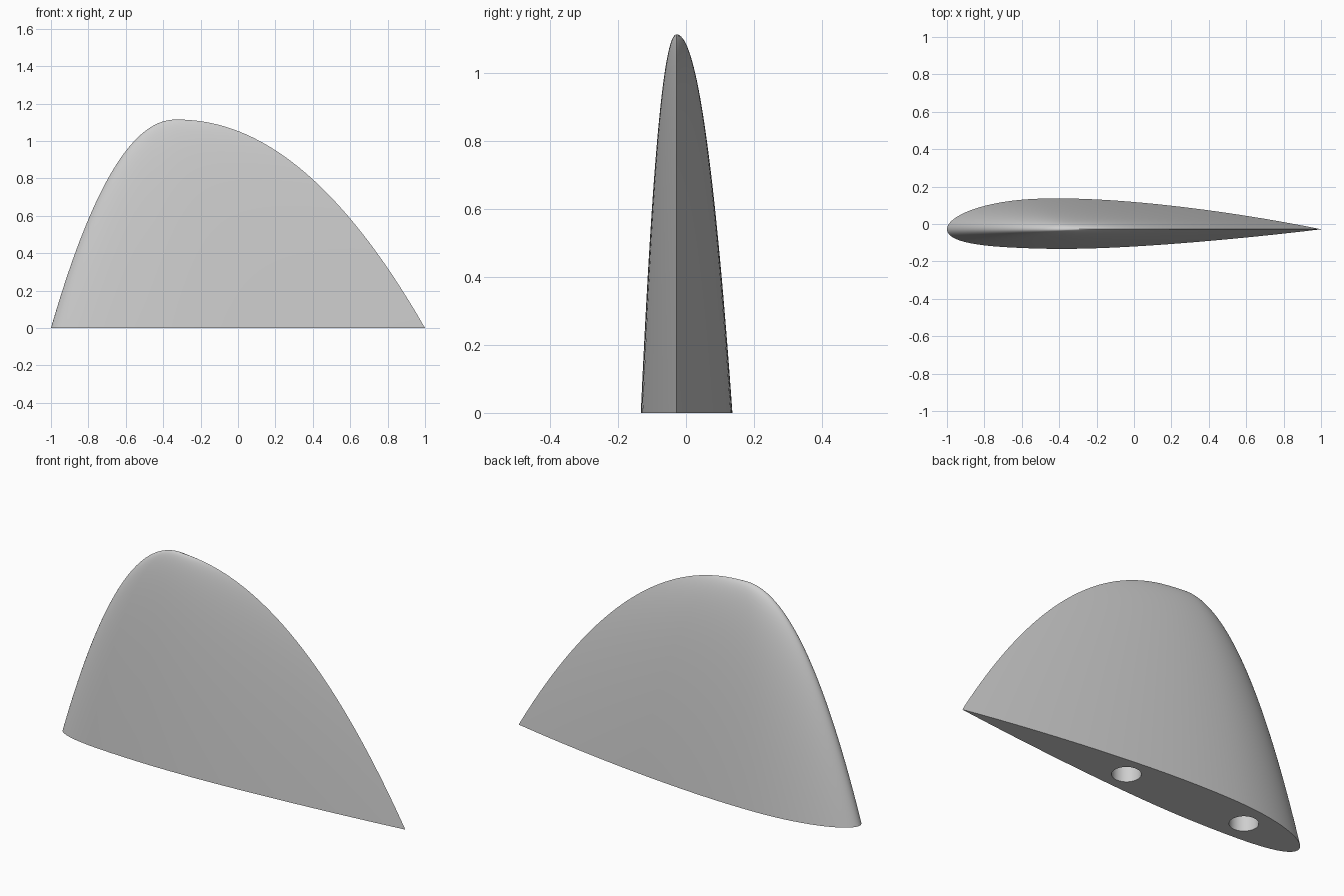
import bpy, bmesh, math

cube = bpy.data.objects.get("Cube")
if cube:
    bpy.data.objects.remove(cube, do_unlink=True)

HEIGHT = 1.115      # fin height
PEAK_X = -0.33      # x of the tip
EDGE_Y = -0.028     # y of the leading and trailing edges
THICK = 0.135       # thickness to chord ratio
SIDE = 48           # points along each face of a section
RINGS = 56          # sections from base to tip

grey = bpy.data.materials.new("plain_grey")
grey.use_nodes = True
colour = (0.62, 0.62, 0.62, 1)
grey.diffuse_color = colour
grey.node_tree.nodes["Principled BSDF"].inputs["Base Color"].default_value = colour


def half_thickness(u):
    poly = 0.2969 * math.sqrt(u) - 0.126 * u - 0.3516 * u**2 + 0.2843 * u**3 - 0.1036 * u**4
    return 10 * THICK * poly


def camber(u):
    peak = 0.25
    span = peak if u < peak else 1 - peak
    return 0.03 * (1 - ((u - peak) / span) ** 2)


def airfoil():
    """Closed base section, measured from the tip axis."""
    stations = [(1 - math.cos(math.pi * i / SIDE)) / 2 for i in range(SIDE + 1)]
    upper = [(u, 1) for u in stations]
    lower = [(u, -1) for u in reversed(stations[1:-1])]
    return [(2 * u - 1 - PEAK_X, camber(u) + side * half_thickness(u))
            for u, side in upper + lower]


# Fin body: one airfoil section shrinking towards the tip
bm = bmesh.new()
section = airfoil()
rings = []
for i in range(RINGS):
    s = max(math.cos(math.pi / 2 * i / (RINGS - 1)), 0.004)
    z = HEIGHT * (1 - s ** 2.08)
    rings.append([bm.verts.new((PEAK_X + s * x, EDGE_Y + s * y, z)) for x, y in section])
for low, high in zip(rings, rings[1:]):
    for j in range(len(section)):
        k = (j + 1) % len(section)
        bm.faces.new((low[j], low[k], high[k], high[j]))
bm.faces.new(rings[0])
bm.faces.new(rings[-1])
bmesh.ops.recalc_face_normals(bm, faces=bm.faces)
mesh = bpy.data.meshes.new("fin")
bm.to_mesh(mesh)
bm.free()
fin = bpy.data.objects.new("fin", mesh)
bpy.context.collection.objects.link(fin)
mesh.materials.append(grey)

# Two round mounting sockets in the base
for x in (-0.655, 0.045):
    bpy.ops.mesh.primitive_cylinder_add(vertices=48, radius=0.068, depth=0.6, location=(x, 0, 0))
    cutter = bpy.context.object
    cutter.name = "socket_cutter"
    cutter.hide_render = True
    cutter.data.materials.append(grey)
    bpy.context.view_layer.objects.active = fin
    cut = fin.modifiers.new("socket", "BOOLEAN")
    cut.operation = "DIFFERENCE"
    cut.solver = "EXACT"
    cut.object = cutter
    bpy.ops.object.modifier_apply(modifier=cut.name)
    bpy.data.objects.remove(cutter, do_unlink=True)

# Smooth skin with crisp base and socket rims
bpy.ops.object.select_all(action="DESELECT")
fin.select_set(True)
bpy.context.view_layer.objects.active = fin
bpy.ops.object.shade_smooth_by_angle(angle=math.radians(40))
